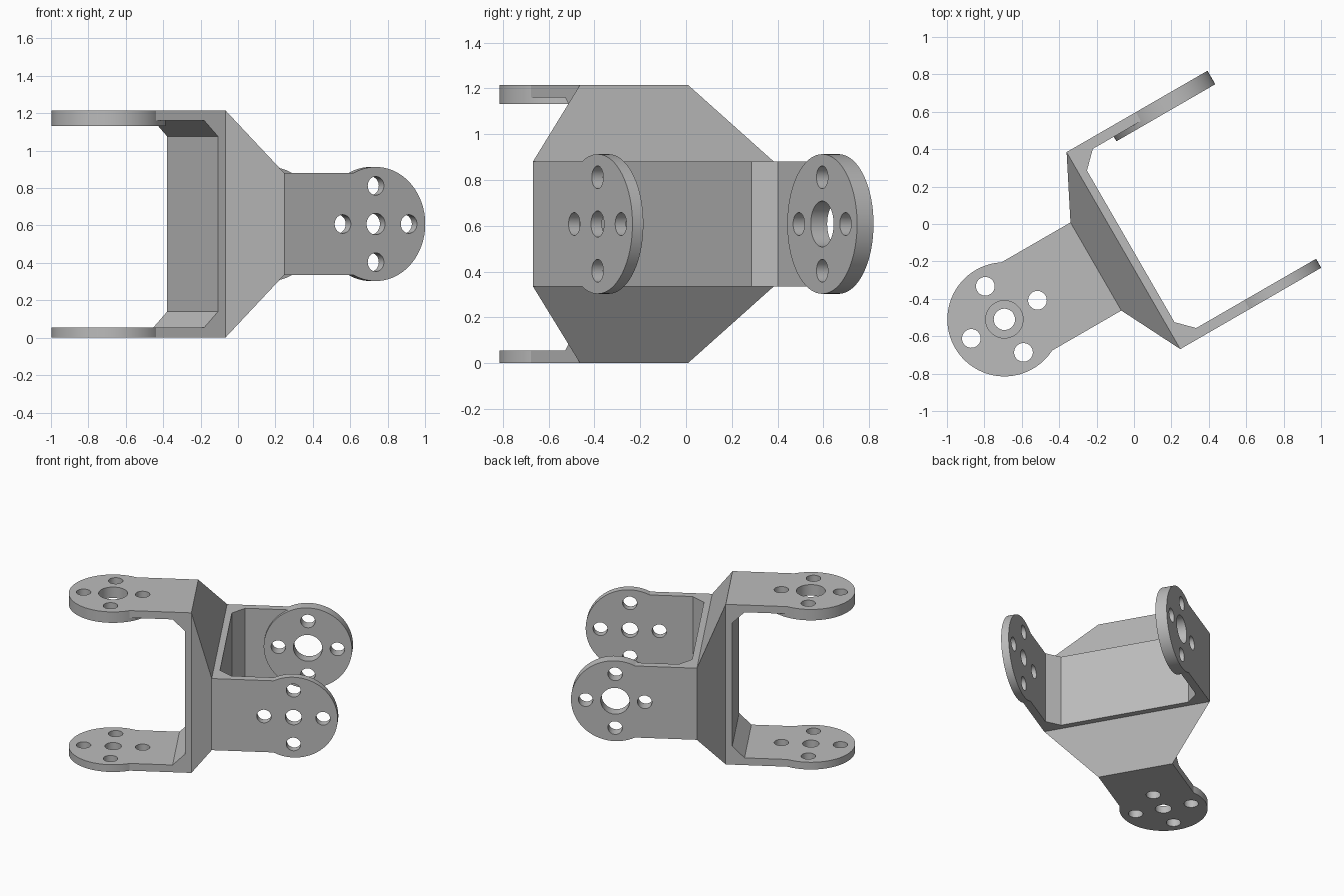
import bpy, bmesh, math
from mathutils import Matrix, Vector

cube = bpy.data.objects.get("Cube")
if cube:
    bpy.data.objects.remove(cube, do_unlink=True)

HALF, WIDE = 0.608, 0.272            # half spacing of the arms, half width of an arm
THIN, THICK, WEB, CHAMFER = 0.055, 0.083, 0.045, 0.085
REACH, DISC_R, HOLE_R, HOLE_RING = 0.565, 0.305, 0.05, 0.204
BACK_A, BACK_B = -0.29, -0.12        # back planes of the two brackets

grey = bpy.data.materials.new("plain_grey")
grey.use_nodes = True
colour = (0.5, 0.5, 0.5, 1)
grey.diffuse_color = colour
grey.node_tree.nodes["Principled BSDF"].inputs["Base Color"].default_value = colour


def to_object(name, bm):
    bmesh.ops.recalc_face_normals(bm, faces=bm.faces)
    mesh = bpy.data.meshes.new(name)
    bm.to_mesh(mesh)
    bm.free()
    mesh.materials.append(grey)
    obj = bpy.data.objects.new(name, mesh)
    bpy.context.collection.objects.link(obj)
    return obj


def add_cylinder(bm, radius, a, b0, b1, w, segments):
    """Cylinder whose axis runs across the bracket, from b0 to b1."""
    place = Matrix.Translation((a, (b0 + b1) / 2, w)) @ Matrix.Rotation(math.pi / 2, 4, 'X')
    bmesh.ops.create_cone(bm, cap_ends=True, segments=segments, radius1=radius,
                          radius2=radius, depth=abs(b1 - b0), matrix=place)


def combine(target, tool, operation):
    mod = target.modifiers.new(operation.lower(), 'BOOLEAN')
    mod.operation, mod.solver, mod.object = operation, 'EXACT', tool
    bpy.context.view_layer.update()
    graph = bpy.context.evaluated_depsgraph_get()
    mesh = bpy.data.meshes.new_from_object(target.evaluated_get(graph))
    target.modifiers.clear()
    target.data = mesh
    bpy.data.objects.remove(tool, do_unlink=True)


def make_bracket(name, matrix):
    # U-shaped profile with chamfered inner corners
    inner = HALF - THIN
    side = [(0, HALF), (REACH, HALF), (REACH, inner),
            (WEB + CHAMFER, inner), (WEB, inner - CHAMFER)]
    profile = side + [(a, -b) for a, b in reversed(side)]
    bm = bmesh.new()
    face = bm.faces.new([bm.verts.new((a, b, -WIDE)) for a, b in profile])
    moved = bmesh.ops.extrude_face_region(bm, geom=[face])["geom"]
    bmesh.ops.translate(bm, vec=(0, 0, 2 * WIDE),
                        verts=[v for v in moved if isinstance(v, bmesh.types.BMVert)])
    bracket = to_object(name, bm)

    # Round ends, one of them thicker
    bm = bmesh.new()
    for sign, depth in ((1, THICK), (-1, THIN)):
        add_cylinder(bm, DISC_R, REACH, sign * (HALF - depth), sign * HALF, 0, 96)
    combine(bracket, to_object("discs", bm), 'UNION')

    # Screw holes and centre holes
    bm = bmesh.new()
    for sign, centre in ((1, 0.1), (-1, 0.057)):
        span = (sign * (HALF - 0.12), sign * (HALF + 0.05))
        add_cylinder(bm, centre, REACH, *span, 0, 48)
        for da, dw in ((1, 0), (-1, 0), (0, 1), (0, -1)):
            add_cylinder(bm, HOLE_R, REACH + da * HOLE_RING, *span, dw * HOLE_RING, 32)
    cutter = to_object("hole_cutter", bm)
    cutter.hide_render = True
    combine(bracket, cutter, 'DIFFERENCE')
    bracket.data.transform(matrix)
    return bracket


# Shared frame, turned about the vertical
frame = Matrix.Rotation(math.radians(30), 4, 'Z') @ Matrix.Translation((0, -0.095, HALF))


def axes(a, b, w, offset):
    m = Matrix((a, b, w)).transposed().to_4x4()
    m.translation = Vector((offset, 0, 0))
    return frame @ m


upright = make_bracket("upright_bracket", axes((-1, 0, 0), (0, 0, 1), (0, 1, 0), BACK_A))
sideways = make_bracket("sideways_bracket", axes((1, 0, 0), (0, 1, 0), (0, 0, 1), BACK_B))

# Tapered core joining the tall back plate to the wide one
bm = bmesh.new()
corners = ((-1, -1), (1, -1), (1, 1), (-1, 1))
tall = [bm.verts.new((BACK_A, s * WIDE, t * HALF)) for s, t in corners]
wide = [bm.verts.new((BACK_B, s * HALF, t * WIDE)) for s, t in corners]
bm.faces.new(tall)
bm.faces.new(wide)
for i in range(4):
    j = (i + 1) % 4
    bm.faces.new((tall[i], tall[j], wide[j], wide[i]))
core = to_object("tapered_core", bm)
core.data.transform(frame)

# Smooth the round walls, keep the edges crisp
for obj in (upright, sideways, core):
    bpy.ops.object.select_all(action='DESELECT')
    obj.select_set(True)
    bpy.context.view_layer.objects.active = obj
    bpy.ops.object.shade_smooth_by_angle(angle=math.radians(20))
